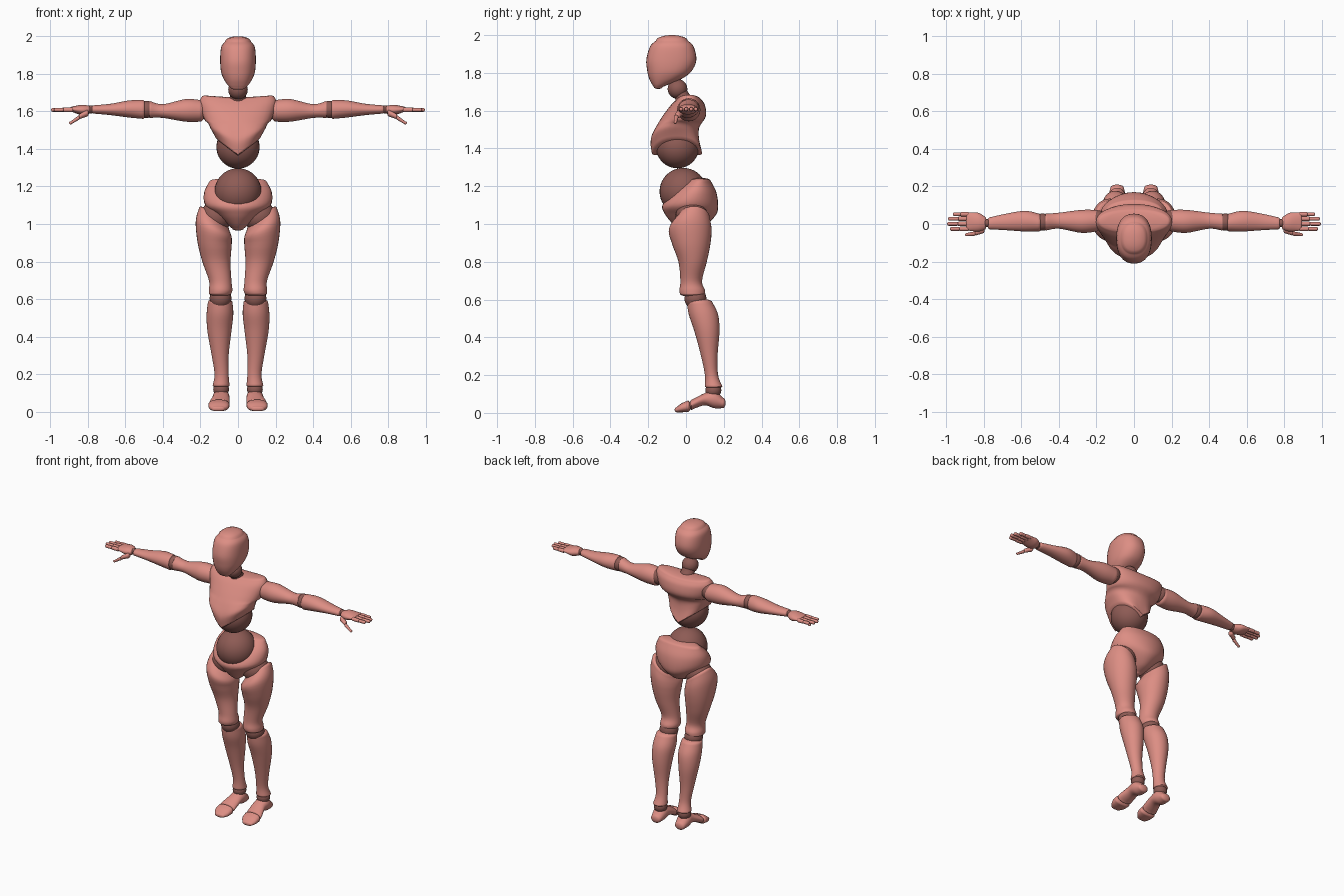
import bpy
import bmesh
from math import cos, sin, pi, radians
from mathutils import Vector

default_cube = bpy.data.objects.get("Cube")
if default_cube:
    bpy.data.objects.remove(default_cube, do_unlink=True)


def make_material(name, colour):
    material = bpy.data.materials.new(name)
    material.use_nodes = True
    material.diffuse_color = colour
    shader = material.node_tree.nodes["Principled BSDF"]
    shader.inputs["Base Color"].default_value = colour
    shader.inputs["Roughness"].default_value = .6
    return material


SKIN = make_material("clay pink", (.72, .27, .23, 1))
JOINT = make_material("dark joint pink", (.27, .105, .09, 1))


def finish(name, bm, material):
    """Turn a bmesh into a smooth shaded object."""
    bmesh.ops.recalc_face_normals(bm, faces=bm.faces)
    mesh = bpy.data.meshes.new(name)
    bm.to_mesh(mesh)
    bm.free()
    mesh.materials.append(material)
    mesh.shade_smooth()
    mesh.set_sharp_from_angle(angle=radians(55))
    part = bpy.data.objects.new(name, mesh)
    bpy.context.collection.objects.link(part)
    return part


def spline(before, start, end, after, t):
    """Catmull-Rom blend of two neighbouring sections."""
    return [b + .5 * t * (c - a + t * (2*a - 5*b + 4*c - d + t * (3*(b - c) + d - a)))
            for a, b, c, d in zip(before, start, end, after)]


def loft(name, axis, sections, caps=(.02, .02), material=SKIN, side=1,
         power=2, bend=None, sides=32, steps=5):
    """Skin over sections (position, low, high, low, high) with domed ends."""
    last = len(sections) - 1
    rows = []
    for i in range(last):
        neighbours = [sections[min(max(i + k, 0), last)] for k in (-1, 0, 1, 2)]
        rows += [spline(*neighbours, step / steps) for step in range(steps)]
    rows.append(list(sections[last]))
    direction = 1 if sections[last][0] > sections[0][0] else -1

    def dome(row, height, sign):
        domed = []
        for angle in (.35, .7, 1.05, 1.35):
            t, a, b, c, d = row
            shrink = (1 - cos(angle)) / 2
            domed.append([t + sign * height * sin(angle), a + (b - a) * shrink,
                          b - (b - a) * shrink, c + (d - c) * shrink, d - (d - c) * shrink])
        return domed

    rows = (dome(rows[0], caps[0], -direction)[::-1] + rows
            + dome(rows[-1], caps[1], direction))
    bm = bmesh.new()
    rings = []
    for t, a, b, c, d in rows:
        ring = []
        for k in range(sides):
            u, v = cos(2 * pi * k / sides), sin(2 * pi * k / sides)
            u, v = [abs(w) ** (2 / power) * (1 if w > 0 else -1) for w in (u, v)]
            point = [(a + b + u * (b - a)) / 2, (c + d + v * (d - c)) / 2]
            point.insert("xyz".index(axis), t)
            point = Vector(point)
            if bend:
                bend(point)
            point.x *= side
            ring.append(bm.verts.new(point))
        rings.append(ring)
    for low, high in zip(rings, rings[1:]):
        for k in range(sides):
            n = (k + 1) % sides
            bm.faces.new((low[k], low[n], high[n], high[k]))
    bm.faces.new(rings[0])
    bm.faces.new(rings[-1])
    return finish(name, bm, material)


def ball(name, centre, radius, scale=(1, 1, 1)):
    bm = bmesh.new()
    bmesh.ops.create_uvsphere(bm, u_segments=32, v_segments=20, radius=radius)
    bmesh.ops.scale(bm, vec=scale, verts=bm.verts)
    bmesh.ops.translate(bm, vec=centre, verts=bm.verts)
    return finish(name, bm, JOINT)


def clamp(value):
    return min(max(value, 0), 1)


def chest_bend(p):
    # Raised rib arch at the flanks and lifted shoulder tips
    p.z += .75 * abs(p.x) * clamp((1.55 - p.z) / .18)
    p.z += .6 * p.x * p.x * clamp((p.z - 1.6) / .06)


def thigh_bend(p):
    # Slanted hip cut, lower towards the crotch
    p.z += .7 * (p.x - .19) * clamp((p.z - .9) / .17)


# Head: round skull narrowing to a pointed chin
loft("head", "z", [
    (1.97, -.07, .07, -.16, .01), (1.94, -.09, .09, -.19, .04),
    (1.87, -.095, .095, -.21, .055), (1.81, -.09, .09, -.205, .03),
    (1.77, -.075, .075, -.195, -.02), (1.74, -.055, .055, -.18, -.09),
    (1.725, -.04, .04, -.17, -.125)], caps=(.03, .01), power=2.3)

# Neck and waist joints
ball("neck_ball", (0, -.045, 1.715), .052)
loft("neck_base", "z", [(1.7, -.04, .04, -.07, .01), (1.64, -.05, .05, -.05, .05)],
     material=JOINT)
ball("belly_ball", (0, -.045, 1.41), .115)
ball("waist_ball", (0, -.015, 1.172), .125)

# Torso shells
loft("chest", "z", [
    (1.66, -.19, .19, -.05, .08), (1.63, -.205, .205, -.08, .10),
    (1.57, -.185, .185, -.125, .105), (1.51, -.16, .16, -.16, .07),
    (1.44, -.145, .145, -.187, .07), (1.37, -.12, .12, -.18, .085)],
    caps=(.015, .01), power=2.2, bend=chest_bend)
loft("pelvis", "z", [
    (1.23, -.15, .15, .01, .13), (1.17, -.18, .18, -.07, .16),
    (1.1, -.175, .175, -.125, .17), (1.05, -.12, .12, -.11, .16),
    (1.0, -.06, .06, -.07, .11), (.975, -.03, .03, -.04, .05)], caps=(.015, .01))

for side_name, side in (("left", 1), ("right", -1)):
    def limb(part, axis, sections, **options):
        loft(side_name + "_" + part, axis, sections, side=side, **options)

    def joint(part, centre, radius, scale=(1, 1, 1)):
        x, y, z = centre
        ball(side_name + "_" + part, (x * side, y, z), radius, scale)

    # Leg
    joint("hip_ball", (.115, .03, 1.04), .085)
    limb("thigh", "z", [
        (1.08, .05, .205, -.04, .125), (1.0, .035, .225, -.09, .135),
        (.9, .033, .215, -.075, .13), (.8, .04, .19, -.04, .11),
        (.7, .035, .155, -.03, .085), (.65, .03, .155, -.035, .1),
        (.63, .035, .155, -.032, .1)], caps=(.02, .015), bend=thigh_bend)
    joint("knee_ball", (.093, .05, .605), .058)
    limb("shin", "z", [
        (.585, .03, .16, .005, .14), (.52, .025, .167, .015, .17),
        (.43, .035, .163, .045, .177), (.3, .05, .14, .08, .167),
        (.2, .05, .125, .1, .17), (.14, .045, .135, .1, .193)], caps=(.02, .01))
    joint("ankle_ball", (.09, .145, .12), .042)

    # Foot and toes
    limb("foot", "y", [
        (.195, .055, .125, .025, .08), (.15, .045, .135, .025, .12),
        (.1, .045, .135, .04, .105), (.05, .045, .15, .025, .08),
        (.03, .045, .155, .015, .07)], caps=(.015, .01))
    limb("toes", "y", [
        (.01, .045, .158, .005, .065), (-.025, .05, .155, .003, .05),
        (-.05, .07, .14, .003, .03)], caps=(.015, .01), power=2.4)

    # Arm
    joint("shoulder_ball", (.19, .02, 1.61), .052)
    limb("upper_arm", "x", [
        (.2, -.04, .075, 1.545, 1.66), (.28, -.047, .075, 1.545, 1.665),
        (.4, -.025, .06, 1.565, 1.638), (.47, -.035, .055, 1.565, 1.655)],
        caps=(.025, .01))
    joint("elbow_ball", (.488, .01, 1.61), .046)
    limb("forearm", "x", [
        (.505, -.04, .055, 1.56, 1.66), (.58, -.04, .07, 1.567, 1.658),
        (.68, -.033, .055, 1.58, 1.64), (.77, -.028, .035, 1.588, 1.632)],
        caps=(.015, .01))
    joint("wrist_ball", (.785, .005, 1.61), .022)

    # Hand with two-piece fingers and thumb
    limb("palm", "x", [
        (.795, -.03, .04, 1.587, 1.63), (.83, -.04, .06, 1.58, 1.635),
        (.885, -.035, .062, 1.597, 1.625)], caps=(.01, .01))
    fingers = (("index", -.026, .1), ("middle", .001, .115),
               ("ring", .028, .11), ("little", .052, .085))
    for finger, y, length in fingers:
        middle = .88 + length / 2
        for piece, start, end, r in (("base", .885, middle - .005, .012),
                                     ("tip", middle + .005, .872 + length, .0105)):
            limb(finger + "_" + piece, "x", [
                (x, y - r, y + r, 1.608 - r, 1.608 + r) for x in (start, end)],
                caps=(.008, .008), sides=16)
    limb("thumb_base", "x", [
        (.805, -.05, -.01, 1.572, 1.608), (.84, -.06, -.03, 1.56, 1.588)],
        caps=(.01, .008), sides=16)
    limb("thumb_tip", "x", [
        (.85, -.063, -.04, 1.553, 1.577), (.89, -.065, -.048, 1.53, 1.547)],
        caps=(.008, .01), sides=16)
